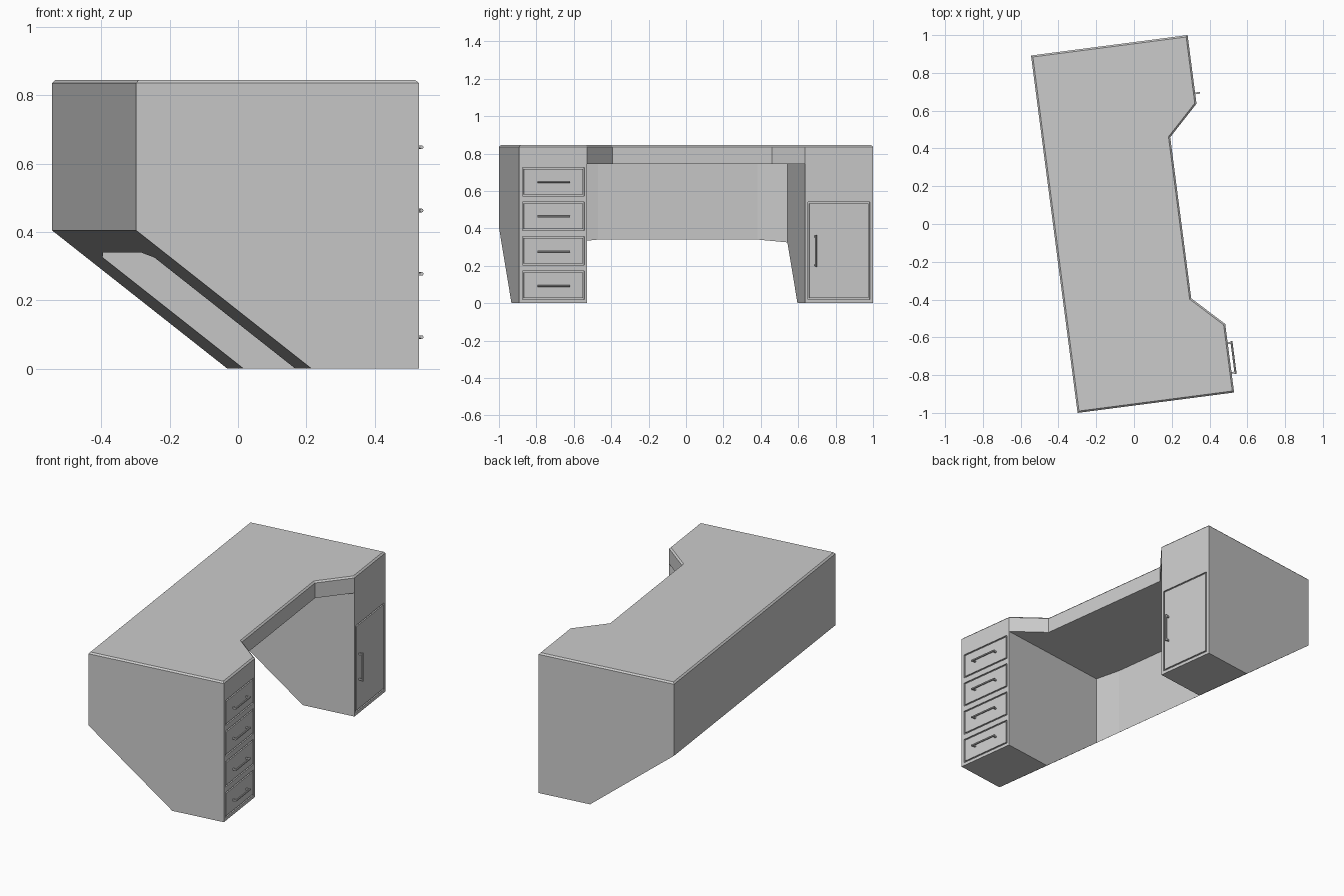
import bpy, bmesh, math
from mathutils import Matrix, Vector

if "Cube" in bpy.data.objects:
    bpy.data.objects.remove(bpy.data.objects["Cube"])

# Desk frame: local x = depth (drawer face at +x), local y = length
PLACE = Matrix.Translation((-0.0075, 0, 0)) @ Matrix.Rotation(math.radians(7.42), 4, 'Z')
DEPTH, HALF, TOP = 0.418, 0.954, 0.845
INNER, PED_Y, PANEL_W = 0.588, 0.770, 0.334
GAP, POCKET = 0.008, 0.008


def finish(bm, name):
    bmesh.ops.recalc_face_normals(bm, faces=bm.faces)
    me = bpy.data.meshes.new(name)
    bm.to_mesh(me)
    bm.free()
    ob = bpy.data.objects.new(name, me)
    bpy.context.collection.objects.link(ob)
    ob.matrix_world = PLACE
    return ob


def prism(name, points, direction):
    bm = bmesh.new()
    face = bm.faces.new([bm.verts.new(p) for p in points])
    ext = bmesh.ops.extrude_face_region(bm, geom=[face])
    bmesh.ops.translate(bm, vec=direction,
                        verts=[v for v in ext['geom'] if isinstance(v, bmesh.types.BMVert)])
    return finish(bm, name)


def plan_prism(name, half, z0, z1):
    pts = [(x, y, z0) for x, y in half] + [(x, -y, z0) for x, y in reversed(half)]
    return prism(name, pts, (0, 0, z1 - z0))


def add_box(bm, center, size):
    m = Matrix.Translation(center) @ Matrix.Diagonal((*size, 1))
    bmesh.ops.create_cube(bm, size=1, matrix=m)


def box(name, center, size):
    bm = bmesh.new()
    add_box(bm, center, size)
    return finish(bm, name)


def handle(name, center, axis, length):
    # rounded bar on two short posts
    bm = bmesh.new()
    spin = Matrix.Rotation(math.pi / 2, 4, 'X') if axis.y else Matrix()
    bar = Vector((DEPTH + 0.0205, center[0], center[1]))
    bmesh.ops.create_cone(bm, cap_ends=True, segments=8, radius1=0.0055, radius2=0.0055,
                          depth=length, matrix=Matrix.Translation(bar) @ spin)
    for s in (-1, 1):
        p = bar + axis * s * (length / 2 - 0.009)
        add_box(bm, (DEPTH + 0.009, p.y, p.z), (0.022, 0.009, 0.009))
    return finish(bm, name)


# Solid carcass from its side profile
profile = [(-DEPTH, TOP), (-DEPTH, 0.405), (0.10, 0), (DEPTH, 0), (DEPTH, TOP)]
desk = prism("desk_body", [(x, -HALF, z) for x, z in profile], (0, 2 * HALF, 0))

# Cutters: knee space, angled notch in the top, recesses for drawers and door
knee = plan_prism("knee_cutter", [(0.6, INNER), (-0.316, INNER), (-0.335, 0.43)], -0.1, 0.745)
slope = (INNER - 0.43) / (DEPTH - 0.257)
notch = plan_prism("notch_cutter", [(0.6, 0.43 + slope * (0.6 - 0.257)), (0.257, 0.43)], 0.70, 1.0)

fronts = [(f"drawer_front_{i + 1}", -PED_Y, 0.095 + 0.185 * i, 0.152) for i in range(4)]
fronts.append(("cabinet_door", PED_Y, 0.28, 0.522))
bm = bmesh.new()
for _, y, z, h in fronts:
    add_box(bm, (DEPTH, y, z), (2 * POCKET, PANEL_W, h))
recess = finish(bm, "recess_cutter")

cutters = [knee, notch, recess]
for c in cutters:
    c.hide_render = True
    mod = desk.modifiers.new(c.name, 'BOOLEAN')
    mod.operation, mod.solver, mod.object = 'DIFFERENCE', 'EXACT', c
bpy.context.view_layer.update()
cut = bpy.data.meshes.new_from_object(desk.evaluated_get(bpy.context.evaluated_depsgraph_get()))
desk.modifiers.clear()
desk.data = cut
for c in cutters:
    bpy.data.objects.remove(c)

# Small chamfer round the table top edge
bm = bmesh.new()
bm.from_mesh(cut)
bmesh.ops.remove_doubles(bm, verts=bm.verts, dist=1e-4)
rim = [e for e in bm.edges if all(abs(v.co.z - TOP) < 1e-4 for v in e.verts)
       and any(abs(f.normal.z) < 0.5 for f in e.link_faces)]
bmesh.ops.bevel(bm, geom=rim, offset=0.009, segments=1, affect='EDGES', profile=0.5)
bm.to_mesh(cut)
bm.free()

# Drawer fronts and door, flush in their recesses
for name, y, z, h in fronts:
    box(name, (DEPTH - POCKET / 2, y, z), (POCKET, PANEL_W - 2 * GAP, h - 2 * GAP))

# Handles
for i in range(4):
    handle(f"drawer_handle_{i + 1}", (-PED_Y, 0.092 + 0.1855 * i), Vector((0, 1, 0)), 0.176)
handle("door_handle", (0.643, 0.28), Vector((0, 0, 1)), 0.172)
